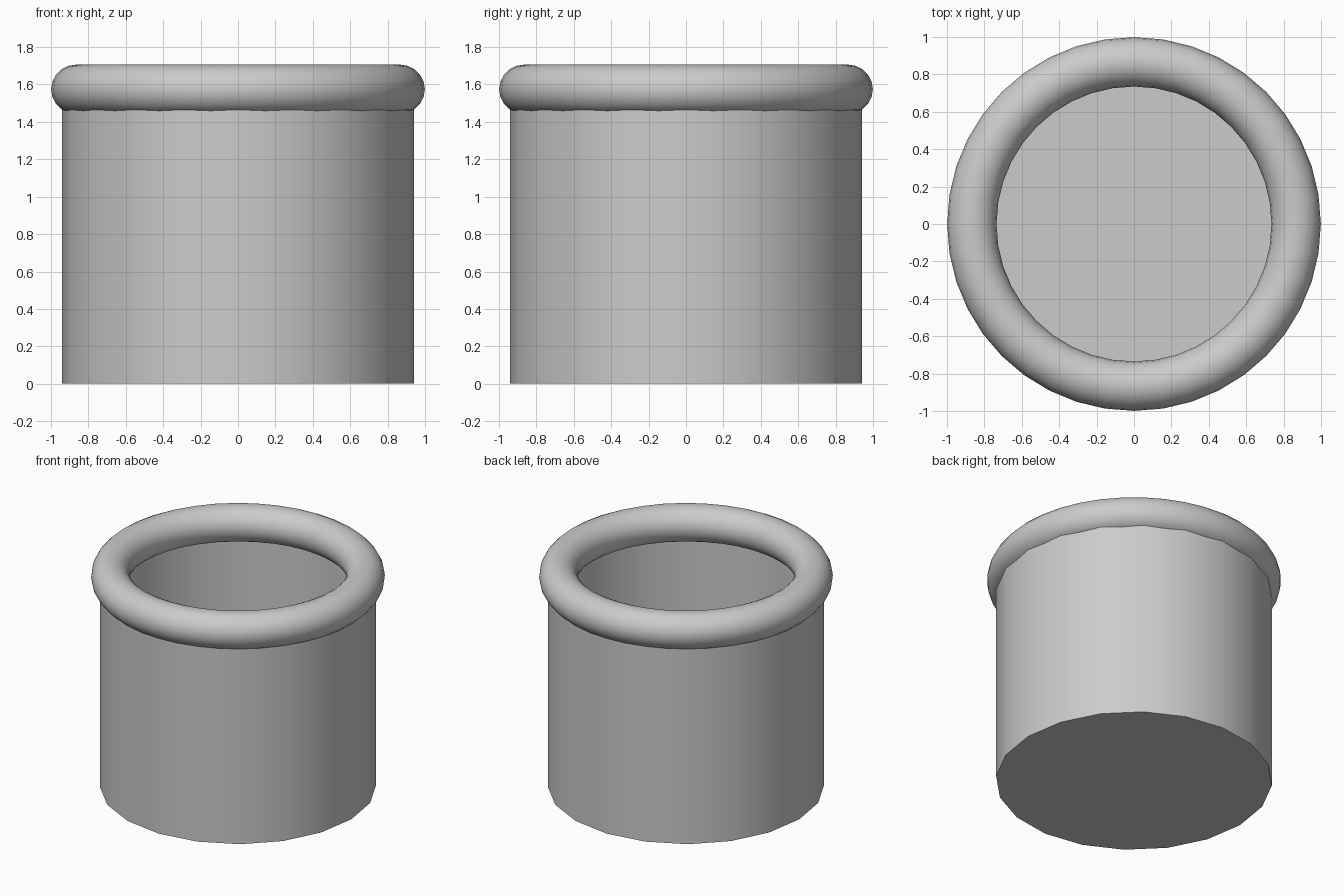
import bpy, bmesh, math

if "Cube" in bpy.data.objects:
    bpy.data.objects.remove(bpy.data.objects["Cube"])

SIDES = 20
BODY_R, RIM_Z = 0.94, 1.574
RIM_R, TUBE_R = 0.867, 0.132


def ring(bm, radius, z):
    return [bm.verts.new((radius * math.cos(2 * math.pi * i / SIDES),
                          radius * math.sin(2 * math.pi * i / SIDES), z))
            for i in range(SIDES)]


def smooth(obj):
    bpy.ops.object.select_all(action='DESELECT')
    obj.select_set(True)
    bpy.context.view_layer.objects.active = obj
    bpy.ops.object.shade_smooth_by_angle(angle=math.radians(40))


# Body: open-topped thin-walled 20-sided pot with a flat floor
bm = bmesh.new()
bottom, top = ring(bm, BODY_R, 0), ring(bm, BODY_R, RIM_Z)
for i in range(SIDES):
    j = (i + 1) % SIDES
    bm.faces.new((bottom[i], bottom[j], top[j], top[i]))
bm.faces.new(bottom[::-1])
mesh = bpy.data.meshes.new("pot_body")
bm.to_mesh(mesh)
bm.free()
body = bpy.data.objects.new("pot_body", mesh)
bpy.context.collection.objects.link(body)
smooth(body)

# Rim: rounded ring wrapped around the open edge
bpy.ops.mesh.primitive_torus_add(major_radius=RIM_R, minor_radius=TUBE_R,
                                 major_segments=40, minor_segments=20,
                                 location=(0, 0, RIM_Z))
rim = bpy.context.object
rim.name = "pot_rim"
smooth(rim)
